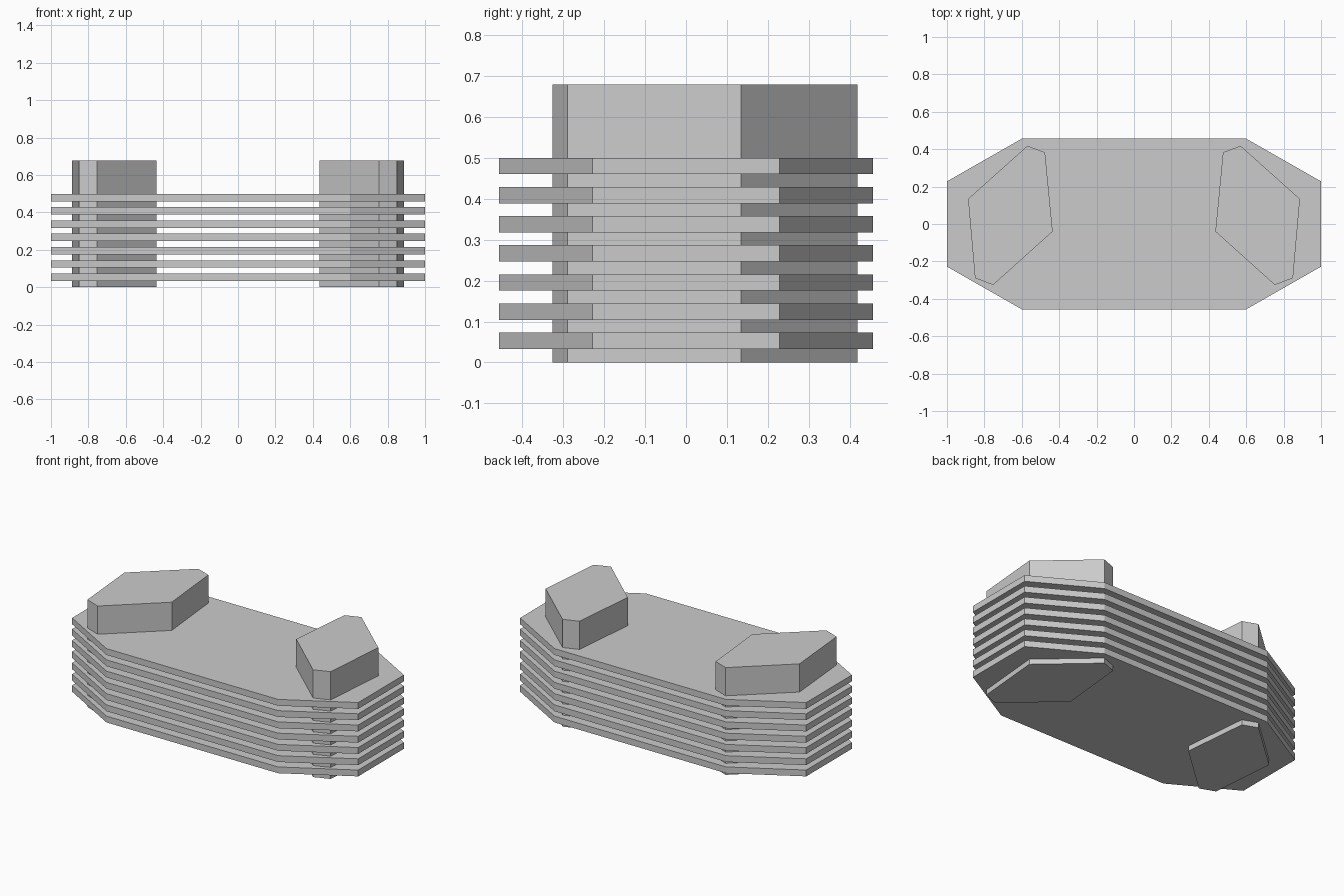
import bpy, bmesh

if "Cube" in bpy.data.objects:
    bpy.data.objects.remove(bpy.data.objects["Cube"])


def prism(name, outline, z0, z1):
    """Extrude a counter-clockwise outline from z0 to z1."""
    bm = bmesh.new()
    base = bm.faces.new([bm.verts.new((x, y, z0)) for x, y in outline])
    top = bmesh.ops.extrude_face_region(bm, geom=[base], use_keep_orig=True)
    verts = [v for v in top["geom"] if isinstance(v, bmesh.types.BMVert)]
    bmesh.ops.translate(bm, verts=verts, vec=(0, 0, z1 - z0))
    bmesh.ops.recalc_face_normals(bm, faces=bm.faces)
    mesh = bpy.data.meshes.new(name)
    bm.to_mesh(mesh)
    bm.free()
    obj = bpy.data.objects.new(name, mesh)
    bpy.context.collection.objects.link(obj)
    return obj


# Stacked floor slabs with chamfered corners
slab_outline = [(-0.6, -0.456), (0.6, -0.456), (1, -0.228), (1, 0.228),
                (0.6, 0.456), (-0.6, 0.456), (-1, 0.228), (-1, -0.228)]
SLABS, FIRST, PITCH, THICK = 7, 0.033, 0.0711, 0.04
for i in range(SLABS):
    z = FIRST + i * PITCH
    prism(f"floor_slab_{i + 1}", slab_outline, z, z + THICK)

# Two mirrored six-sided service cores running through all the slabs
core_outline = [(0.435, -0.04), (0.753, -0.326), (0.85, -0.289),
                (0.887, 0.134), (0.57, 0.418), (0.476, 0.383)]
prism("right_core", core_outline, 0, 0.678)
prism("left_core", [(-x, y) for x, y in reversed(core_outline)], 0, 0.678)
